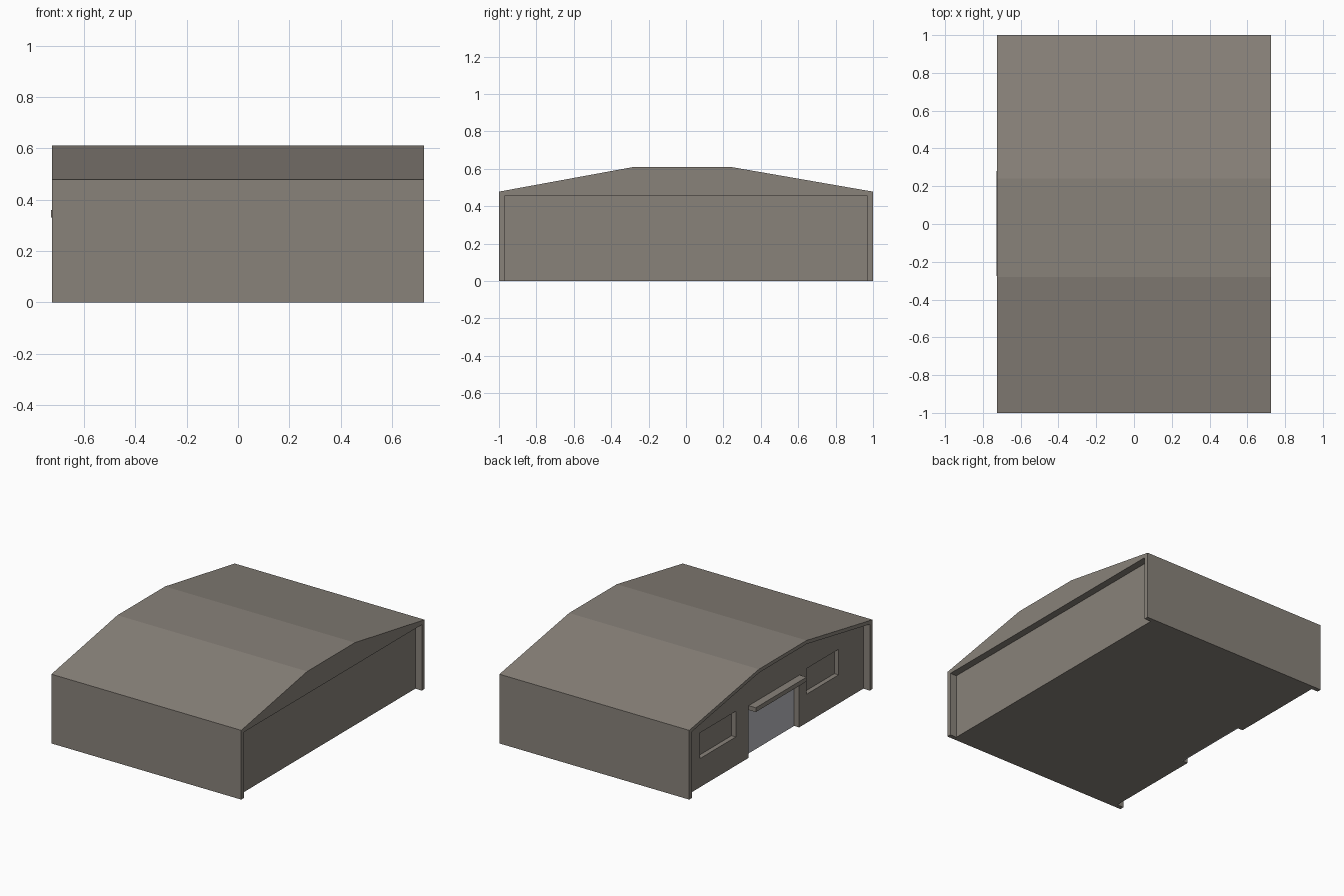
import bpy
import bmesh

if "Cube" in bpy.data.objects:
    bpy.data.objects.remove(bpy.data.objects["Cube"])


def make_material(name, rgb):
    mat = bpy.data.materials.new(name)
    mat.use_nodes = True
    color = (*rgb, 1.0)
    mat.diffuse_color = color
    mat.node_tree.nodes["Principled BSDF"].inputs["Base Color"].default_value = color
    return mat


stone = make_material("warm grey cladding", (0.25, 0.225, 0.195))
metal = make_material("light grey door", (0.5, 0.5, 0.53))


def prism(name, outline, x0, x1, mat=stone):
    """Extrude a (y, z) outline along x."""
    bm = bmesh.new()
    face = bm.faces.new([bm.verts.new((x0, y, z)) for y, z in outline])
    new = bmesh.ops.extrude_face_region(bm, geom=[face])["geom"]
    moved = [v for v in new if isinstance(v, bmesh.types.BMVert)]
    bmesh.ops.translate(bm, verts=moved, vec=(x1 - x0, 0, 0))
    bmesh.ops.recalc_face_normals(bm, faces=bm.faces)
    mesh = bpy.data.meshes.new(name)
    bm.to_mesh(mesh)
    bm.free()
    mesh.materials.append(mat)
    obj = bpy.data.objects.new(name, mesh)
    bpy.context.collection.objects.link(obj)
    return obj


def rect(y0, y1, z0, z1):
    return [(y0, z0), (y1, z0), (y1, z1), (y0, z1)]


def carve(target, outline, x0, x1):
    """Cut an outline out of the target between x0 and x1."""
    cutter = prism("cutter", outline, x0, x1)
    cutter.hide_render = True
    mod = target.modifiers.new("carve", "BOOLEAN")
    mod.operation = "DIFFERENCE"
    mod.solver = "EXACT"
    mod.object = cutter
    bpy.context.view_layer.objects.active = target
    bpy.ops.object.modifier_apply(modifier=mod.name)
    bpy.data.objects.remove(cutter)


HALF = 0.725      # half width of the building
DEPTH = 0.05      # depth of the end wall recesses
WALL = -HALF + DEPTH
BELOW = -0.1

# Hall with a three-plane roof
hall = prism("hall", [(-1, 0), (1, 0), (1, 0.478), (0.24, 0.61),
                      (-0.28, 0.61), (-1, 0.478)], -HALF, HALF)

# Plain end: recessed wall under a flush gable
carve(hall, rect(-0.97, 0.97, BELOW, 0.455), HALF - DEPTH, 1)

# Entrance end: recess that follows the roof line
carve(hall, [(-0.97, BELOW), (0.97, BELOW), (0.97, 0.458), (0.24, 0.585),
             (-0.28, 0.585), (-0.97, 0.458)], -1, WALL)

# Doorway and two window openings
carve(hall, rect(-0.27, 0.28, BELOW, 0.335), -1, WALL + 0.045)
for y0, y1 in ((0.42, 0.81), (-0.7, -0.35)):
    carve(hall, rect(y0, y1, 0.198, 0.375), -1, WALL + 0.032)

# Door panel and canopy
prism("door", rect(-0.27, 0.28, 0, 0.335), WALL + 0.038, WALL + 0.046, metal)
prism("canopy", rect(-0.275, 0.28, 0.33, 0.36), -0.729, WALL + 0.01)
